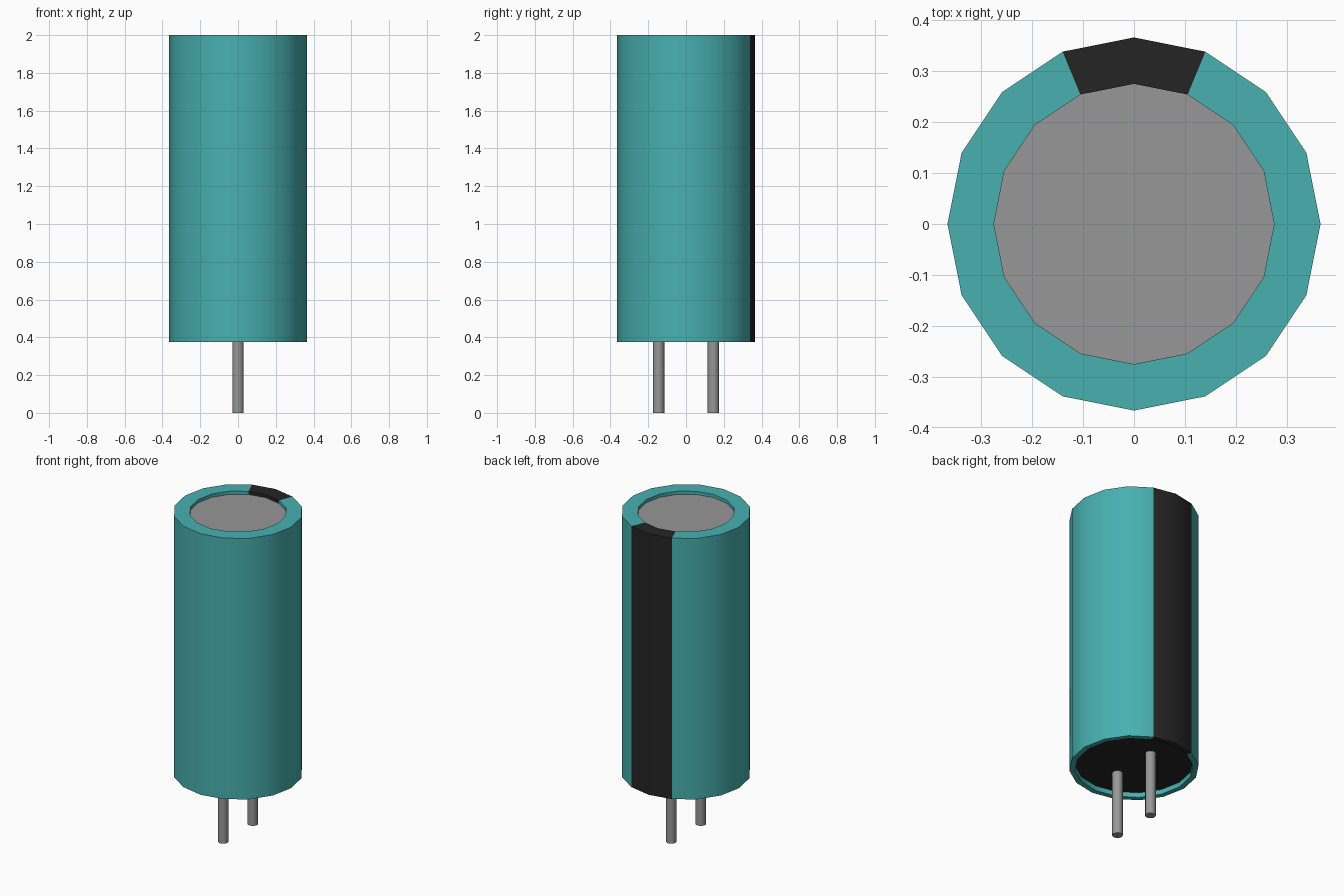
import bpy, bmesh, math

if "Cube" in bpy.data.objects:
    bpy.data.objects.remove(bpy.data.objects["Cube"], do_unlink=True)


def material(name, color):
    m = bpy.data.materials.new(name)
    m.use_nodes = True
    m.diffuse_color = (*color, 1)
    m.node_tree.nodes["Principled BSDF"].inputs["Base Color"].default_value = (*color, 1)
    return m


TEAL = material("teal_sleeve", (0.065, 0.434, 0.434))
BLACK = material("black", (0.018, 0.018, 0.018))
GREY = material("grey_metal", (0.31, 0.31, 0.31))

SIDES = 16
TOP, BOTTOM = 2.0, 0.375
TOP_PLATE, BASE_PLATE = 1.98, 0.405     # recessed end plates
R_OUT, R_TOP, R_BASE = 0.366, 0.275, 0.334


def finish(name, bm, mats):
    me = bpy.data.meshes.new(name)
    bm.to_mesh(me)
    bm.free()
    for m in mats:
        me.materials.append(m)
    ob = bpy.data.objects.new(name, me)
    bpy.context.collection.objects.link(ob)
    bpy.ops.object.select_all(action='DESELECT')
    ob.select_set(True)
    bpy.context.view_layer.objects.active = ob
    bpy.ops.object.shade_smooth_by_angle(angle=math.radians(30))
    return ob


def ring(bm, r, z):
    return [bm.verts.new((r * math.cos(a), r * math.sin(a), z))
            for a in (2 * math.pi * i / SIDES for i in range(SIDES))]


# Sleeve: revolved profile with rolled-in rims and a stripe down the back
bm = bmesh.new()
profile = [(R_BASE, BASE_PLATE), (R_BASE, BOTTOM), (R_OUT, BOTTOM),
           (R_OUT, TOP), (R_TOP, TOP), (R_TOP, TOP_PLATE)]
rings = [ring(bm, r, z) for r, z in profile]
for lo, hi in zip(rings, rings[1:]):
    for i in range(SIDES):
        j = (i + 1) % SIDES
        f = bm.faces.new((lo[i], lo[j], hi[j], hi[i]))
        # the two segments facing +y carry the stripe
        f.material_index = 1 if i in (SIDES // 4 - 1, SIDES // 4) else 0
finish("sleeve", bm, [TEAL, BLACK])

# End plates: metal on top, black seal underneath
for name, r, z, mat, up in (("top_plate", R_TOP, TOP_PLATE, GREY, True),
                            ("base_seal", R_BASE, BASE_PLATE, BLACK, False)):
    bm = bmesh.new()
    vs = ring(bm, r, z)
    bm.faces.new(vs if up else vs[::-1])
    finish(name, bm, [mat])

# Two wire leads
for name, y in (("front_lead", -0.145), ("back_lead", 0.145)):
    bm = bmesh.new()
    bmesh.ops.create_cone(bm, cap_ends=True, segments=16, radius1=0.03,
                          radius2=0.03, depth=BASE_PLATE)
    bmesh.ops.translate(bm, verts=bm.verts, vec=(0, y, BASE_PLATE / 2))
    finish(name, bm, [GREY])
